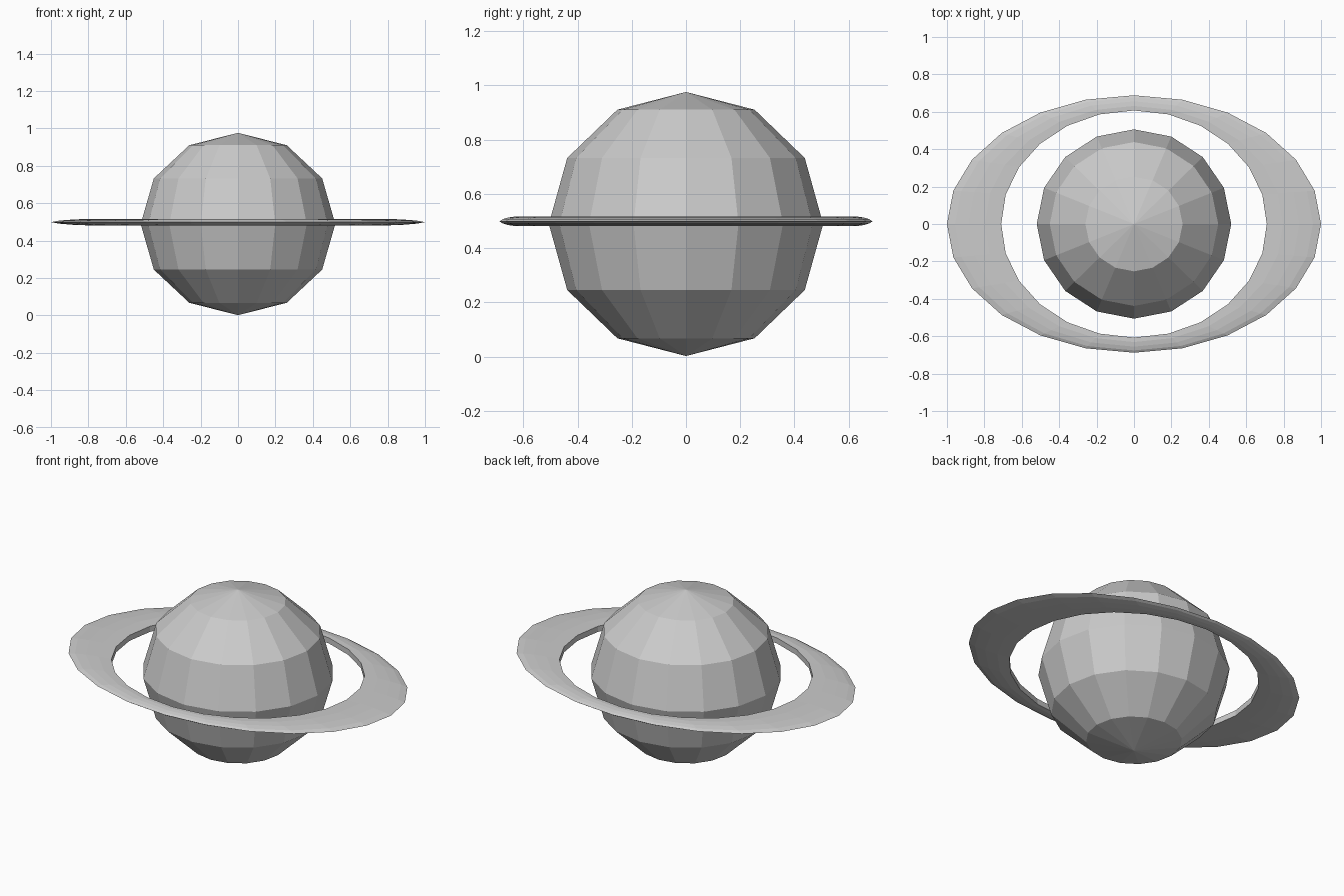
import bpy
import bmesh
from math import cos, sin, tau

cube = bpy.data.objects.get("Cube")
if cube:
    bpy.data.objects.remove(cube)

# One matte grey for the whole model
grey = bpy.data.materials.new("light grey")
grey.use_nodes = True
colour = (0.6, 0.6, 0.6, 1)
grey.diffuse_color = colour
grey.node_tree.nodes["Principled BSDF"].inputs["Base Color"].default_value = colour


def add_part(name, bm, height):
    bmesh.ops.recalc_face_normals(bm, faces=bm.faces)
    mesh = bpy.data.meshes.new(name)
    bm.to_mesh(mesh)
    bm.free()
    mesh.materials.append(grey)
    part = bpy.data.objects.new(name, mesh)
    part.location.z = height
    bpy.context.collection.objects.link(part)
    return part


# Faceted planet body, slightly wider than tall
bm = bmesh.new()
bmesh.ops.create_uvsphere(bm, u_segments=16, v_segments=6, radius=1)
bmesh.ops.scale(bm, vec=(0.52, 0.506, 0.487), verts=bm.verts)
add_part("planet", bm, 0.489)

# Oval ring: upright inner wall, thinning towards the outer rim
INNER, OUTER, SIDES = (0.71, 0.607), (1.0, 0.688), 24
half = [(0, 0.0165), (0.3, 0.0175), (0.6, 0.014), (0.85, 0.008)]
section = half + [(1, 0)] + [(t, -z) for t, z in reversed(half)]
bm = bmesh.new()
loops = []
for i in range(SIDES):
    a = tau * i / SIDES
    loops.append([bm.verts.new((
        (INNER[0] + t * (OUTER[0] - INNER[0])) * cos(a),
        (INNER[1] + t * (OUTER[1] - INNER[1])) * sin(a), z))
        for t, z in section])
for i in range(SIDES):
    here, after = loops[i], loops[(i + 1) % SIDES]
    for j in range(len(section)):
        k = (j + 1) % len(section)
        bm.faces.new((here[j], after[j], after[k], here[k]))
add_part("ring", bm, 0.499)
